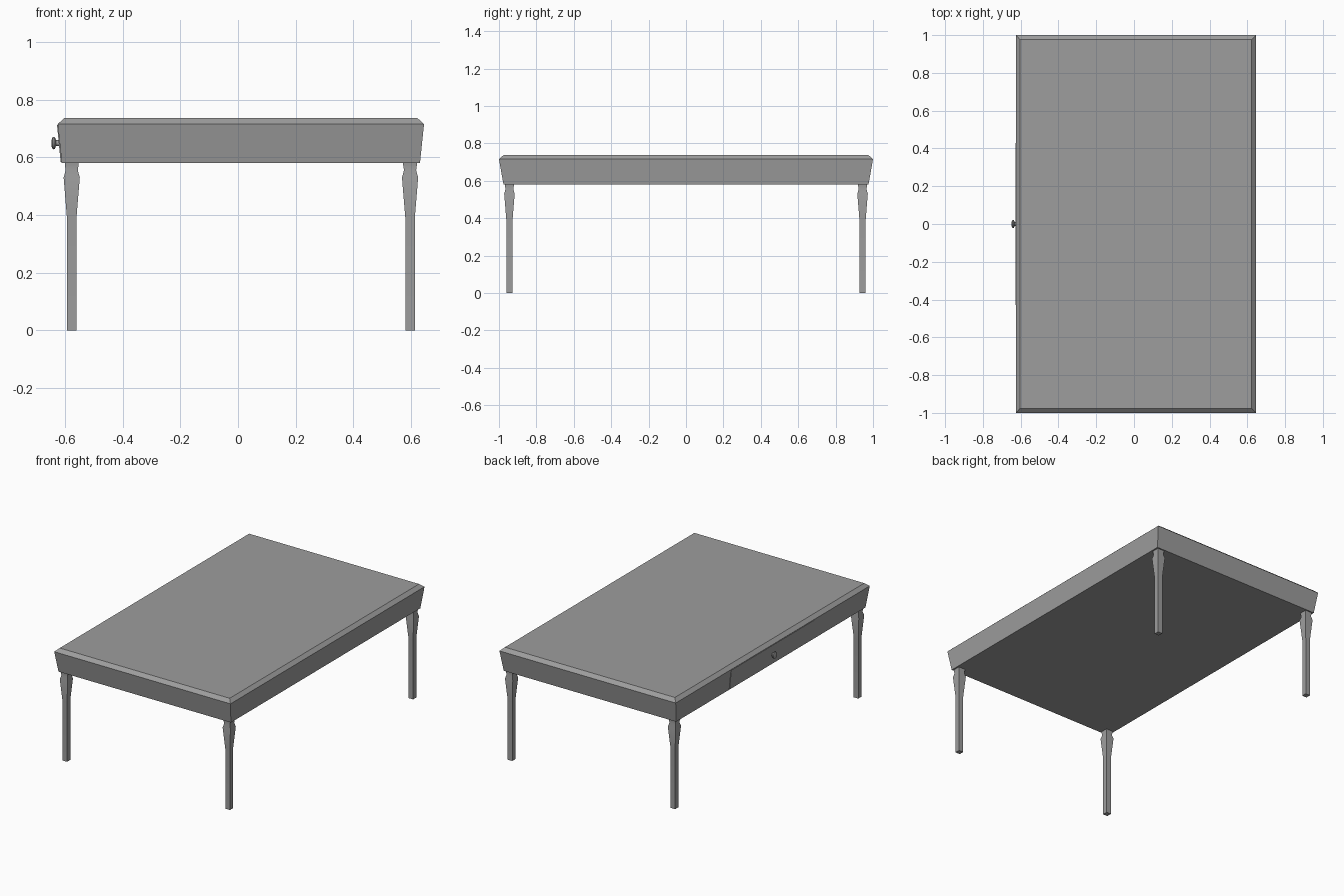
import bpy, bmesh, math
from mathutils import Matrix

cube = bpy.data.objects.get("Cube")
if cube:
    bpy.data.objects.remove(cube, do_unlink=True)

grey = bpy.data.materials.new("plain_grey")
grey.use_nodes = True
grey.diffuse_color = (0.34, 0.34, 0.34, 1)
grey.node_tree.nodes["Principled BSDF"].inputs["Base Color"].default_value = grey.diffuse_color

MID_X = 0.01  # the top sits slightly off centre because the knob sticks out


def finish(name, bm, smooth=False):
    bmesh.ops.recalc_face_normals(bm, faces=bm.faces)
    mesh = bpy.data.meshes.new(name)
    bm.to_mesh(mesh)
    bm.free()
    mesh.materials.append(grey)
    obj = bpy.data.objects.new(name, mesh)
    bpy.context.collection.objects.link(obj)
    if smooth:
        bpy.ops.object.select_all(action="DESELECT")
        obj.select_set(True)
        bpy.context.view_layer.objects.active = obj
        bpy.ops.object.shade_smooth_by_angle(angle=math.radians(30))
    return obj


def loft(bm, rings):
    """Skin a stack of closed rings and cap both ends."""
    loops = [[bm.verts.new(p) for p in ring] for ring in rings]
    n = len(loops[0])
    for a, b in zip(loops, loops[1:]):
        for i in range(n):
            j = (i + 1) % n
            bm.faces.new((a[i], a[j], b[j], b[i]))
    bm.faces.new(loops[0][::-1])
    bm.faces.new(loops[-1])


def rectangle(cx, cy, hx, hy, z):
    return [(cx + sx * hx, cy + sy * hy, z)
            for sx, sy in ((-1, -1), (1, -1), (1, 1), (-1, 1))]


# Flared apron with a bevelled upper rim
bm = bmesh.new()
loft(bm, [rectangle(MID_X, 0, hx, hy, z) for hx, hy, z in
          ((0.622, 0.976, 0.581), (0.636, 1.0, 0.716), (0.613, 0.976, 0.737))])
finish("table_top", bm)

# Four square legs: straight shaft, swelling shoulder, pinched neck
leg_profile = [(0.0165, 0), (0.0165, 0.39), (0.028, 0.53),
               (0.021, 0.556), (0.024, 0.575), (0.024, 0.6)]
for side, sx in (("left", 1), ("right", -1)):
    for end, sy in (("front", -1), ("back", 1)):
        bm = bmesh.new()
        loft(bm, [rectangle(MID_X + sx * 0.5875, sy * 0.944, h, h, z)
                  for h, z in leg_profile])
        finish(f"{end}_{side}_leg", bm, smooth=True)

# Thin drawer front that follows the slope of the apron
bm = bmesh.new()
loft(bm, [[(x + dx, y, z) for dx, y in
           ((0, -0.43), (0.007, -0.43), (0.007, 0.43), (0, 0.43))]
          for x, z in ((-0.616, 0.585), (-0.6285, 0.713))])
finish("drawer_front", bm)

# Turned knob, lathed around the x axis
bm = bmesh.new()
knob_profile = [(-0.612, 0.014), (-0.62, 0.010), (-0.632, 0.010),
                (-0.635, 0.019), (-0.639, 0.022), (-0.644, 0.020), (-0.648, 0.010)]
sides = 20
loft(bm, [[(x, r * math.cos(2 * math.pi * i / sides), r * math.sin(2 * math.pi * i / sides))
           for i in range(sides)] for x, r in knob_profile])
knob = finish("drawer_knob", bm, smooth=True)
knob.matrix_world = Matrix.Translation((0, 0, 0.65))
